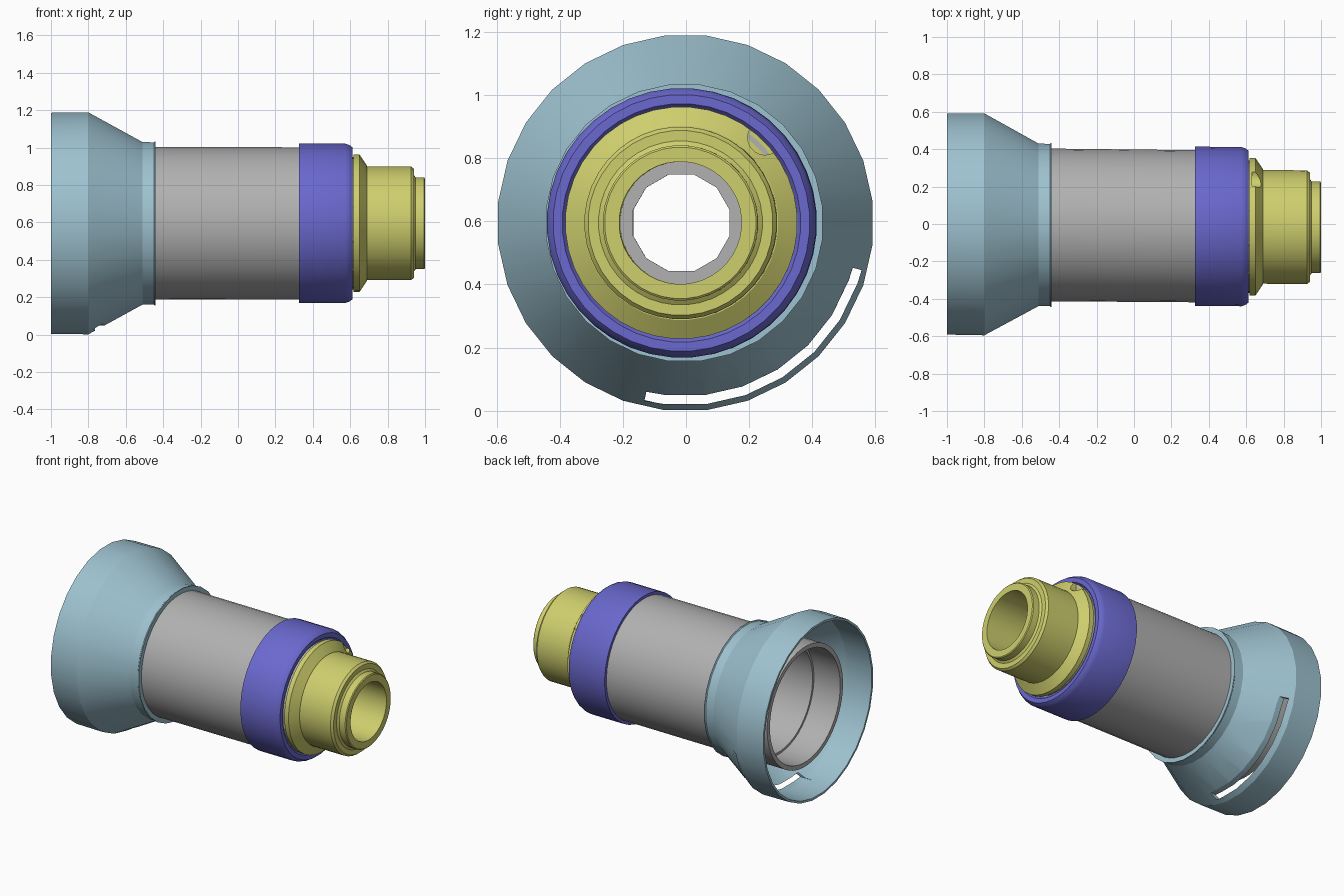
import bpy
import bmesh
import math

cube = bpy.data.objects.get("Cube")
if cube:
    bpy.data.objects.remove(cube, do_unlink=True)

AXIS_Z = 0.595


def material(name, rgb):
    m = bpy.data.materials.new(name)
    m.use_nodes = True
    m.diffuse_color = (*rgb, 1)
    bsdf = next(n for n in m.node_tree.nodes if n.type == "BSDF_PRINCIPLED")
    bsdf.inputs["Base Color"].default_value = (*rgb, 1)
    return m


BLUE = material("pale blue", (0.34, 0.54, 0.63))
GREY = material("mid grey", (0.44, 0.44, 0.44))
PURPLE = material("violet", (0.145, 0.14, 0.62))
YELLOW = material("dull yellow", (0.62, 0.62, 0.155))


def axis_y(x):
    # the body drifts very slightly sideways along its length
    return -0.009 * (x + 1)


def ring_angles(n):
    return [-90 + (k + 0.5) * 360 / n for k in range(n)]


def lathe(name, profile, mat, angles, full=True):
    """Sweep a closed (x, radius) profile around the long axis."""
    bm = bmesh.new()
    loops = []
    for a in angles:
        c, s = math.cos(math.radians(a)), math.sin(math.radians(a))
        loops.append([bm.verts.new((x, axis_y(x) + r * c, AXIS_Z + r * s))
                      for x, r in profile])
    n = len(profile)
    for i in range(len(loops) if full else len(loops) - 1):
        a, b = loops[i], loops[(i + 1) % len(loops)]
        for j in range(n):
            k = (j + 1) % n
            bm.faces.new((a[j], a[k], b[k], b[j]))
    if not full:
        bm.faces.new(loops[0])
        bm.faces.new(loops[-1])
    bmesh.ops.recalc_face_normals(bm, faces=bm.faces)
    mesh = bpy.data.meshes.new(name)
    bm.to_mesh(mesh)
    bm.free()
    obj = bpy.data.objects.new(name, mesh)
    bpy.context.collection.objects.link(obj)
    mesh.materials.append(mat)
    return obj


def select(obj):
    bpy.ops.object.select_all(action="DESELECT")
    obj.select_set(True)
    bpy.context.view_layer.objects.active = obj


def cut(obj, cutter):
    select(obj)
    mod = obj.modifiers.new("cut", "BOOLEAN")
    mod.operation = "DIFFERENCE"
    mod.solver = "EXACT"
    mod.object = cutter
    bpy.ops.object.modifier_apply(modifier=mod.name)
    bpy.data.objects.remove(cutter, do_unlink=True)


def smooth(obj):
    select(obj)
    bpy.ops.object.shade_smooth_by_angle(angle=math.radians(25))


# Flared bell with a collar that grips the tube
bell = lathe("flared_bell", [
    (-1.0, 0.595), (-0.8, 0.597), (-0.51, 0.437), (-0.45, 0.436), (-0.445, 0.441),
    (-0.44, 0.441), (-0.44, 0.41), (-0.50, 0.41), (-0.81, 0.58), (-1.0, 0.58)],
    BLUE, ring_angles(28))

# Curved slot through the lower part of the cone
slot_angles = [-103] + [a for a in ring_angles(28) if -103 < a < -15] + [-15]
slot_angles = [-103, -96.43] + [a for a in ring_angles(28) if -96 < a < -15] + [-15]
slot = lathe("slot_cutter", [(-0.86, 0.549), (-0.86, 0.578), (-0.6, 0.578), (-0.6, 0.549)],
             BLUE, slot_angles, full=False)
slot.hide_render = True
cut(bell, slot)
smooth(bell)

# Main tube with a shallow inner step and a narrow neck under the cap
tube = lathe("main_tube", [
    (-0.9, 0.41), (0.595, 0.407), (0.595, 0.355), (0.63, 0.355), (0.63, 0.34),
    (0.56, 0.34), (0.56, 0.365), (-0.7, 0.365), (-0.7, 0.38), (-0.9, 0.38)],
    GREY, ring_angles(48))
smooth(tube)

# Wall at the end of the tube with a twelve-sided opening
wall = lathe("end_wall", [(0.58, 0.158), (0.58, 0.358), (0.62, 0.358), (0.62, 0.158)],
             GREY, ring_angles(12))
smooth(wall)

# Clamp ring
ring = lathe("clamp_ring", [
    (0.325, 0.404), (0.325, 0.427), (0.575, 0.427), (0.595, 0.42), (0.613, 0.407),
    (0.613, 0.378), (0.6, 0.368), (0.597, 0.36), (0.57, 0.404)],
    PURPLE, ring_angles(40))
smooth(ring)

# Stepped end cap
cap = lathe("end_cap", [
    (0.618, 0.368), (0.65, 0.368), (0.69, 0.308), (0.69, 0.305), (0.925, 0.305),
    (0.94, 0.293), (0.94, 0.26), (0.95, 0.246), (0.995, 0.246), (1.0, 0.24),
    (1.0, 0.194), (0.618, 0.194)],
    YELLOW, ring_angles(40))

# Rounded notch in the flange
bpy.ops.mesh.primitive_cylinder_add(
    vertices=20, radius=0.055, depth=0.1, rotation=(0, math.pi / 2, 0),
    location=(0.68, axis_y(0.65) + 0.265, AXIS_Z + 0.27))
notch = bpy.context.object
notch.name = "notch_cutter"
notch.hide_render = True
cut(cap, notch)
smooth(cap)
